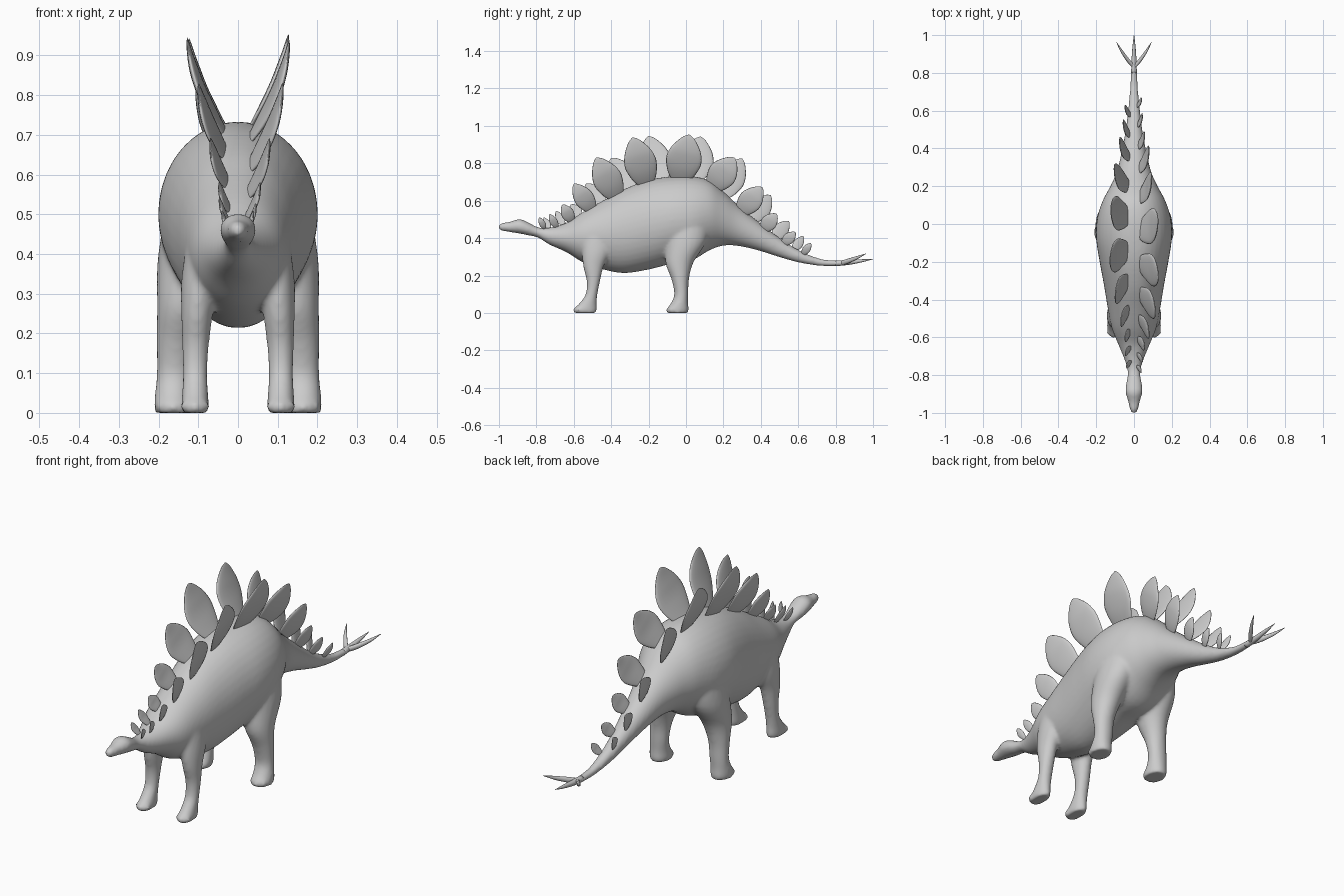
import bpy, bmesh
from math import cos, sin, pi
from mathutils import Vector, Matrix


def spline(pts, sub=4):
    """Catmull-Rom resampling of tuples of any length."""
    out = []
    n = len(pts)
    for i in range(n - 1):
        p = [pts[max(0, min(n - 1, i + k))] for k in (-1, 0, 1, 2)]
        for s in range(sub):
            t = s / sub
            out.append(tuple(
                0.5 * (2 * b + (c - a) * t + (2 * a - 5 * b + 4 * c - d) * t * t
                       + (3 * b - a - 3 * c + d) * t ** 3)
                for a, b, c, d in zip(*p)))
    out.append(tuple(pts[-1]))
    return out


def loft(bm, rings, seg=24):
    """Closed tube through elliptical rings (centre, half axis, half axis)."""
    loops = [[bm.verts.new(c + u * cos(2 * pi * k / seg) + v * sin(2 * pi * k / seg))
              for k in range(seg)] for c, u, v in rings]
    faces = [bm.faces.new(loops[0]), bm.faces.new(loops[-1][::-1])]
    for a, b in zip(loops, loops[1:]):
        for k in range(seg):
            m = (k + 1) % seg
            faces.append(bm.faces.new((a[k], b[k], b[m], a[m])))
    bmesh.ops.recalc_face_normals(bm, faces=faces)


def finish(bm, name):
    me = bpy.data.meshes.new(name)
    bm.to_mesh(me)
    bm.free()
    for p in me.polygons:
        p.use_smooth = True
    ob = bpy.data.objects.new(name, me)
    bpy.context.collection.objects.link(ob)
    return ob


X, Y, Z = Vector((1, 0, 0)), Vector((0, 1, 0)), Vector((0, 0, 1))

# Trunk, head and tail: y, top z, bottom z, half width
trunk = [
    (-1.0, .474, .446, .012), (-.98, .482, .438, .022), (-.94, .488, .432, .031),
    (-.89, .502, .424, .045), (-.845, .485, .415, .042), (-.79, .458, .402, .033),
    (-.73, .456, .365, .046), (-.64, .482, .325, .082), (-.55, .54, .27, .118),
    (-.44, .602, .232, .14), (-.33, .662, .213, .158), (-.2, .71, .232, .182),
    (-.08, .73, .262, .2), (.03, .731, .28, .195), (.125, .708, .335, .165),
    (.2, .65, .36, .125), (.28, .575, .358, .09), (.39, .485, .333, .064),
    (.5, .402, .298, .044), (.6, .338, .27, .032), (.71, .292, .252, .022),
    (.8, .281, .249, .017), (.86, .284, .258, .015)]
# Legs: x, y, z, half width in x, half width in y
front_leg = [
    (.085, -.47, .43, .045, .08), (.097, -.48, .33, .046, .075), (.103, -.495, .25, .04, .055),
    (.107, -.495, .17, .034, .036), (.108, -.505, .1, .031, .032),
    (.108, -.525, .05, .033, .047), (.108, -.54, .02, .035, .063), (.108, -.54, 0, .034, .06)]
hind_leg = [
    (.105, .01, .5, .08, .12), (.125, 0, .38, .078, .108), (.14, -.035, .27, .064, .075),
    (.155, -.031, .18, .05, .047), (.16, -.025, .1, .045, .038),
    (.163, -.035, .05, .046, .047), (.163, -.045, .02, .048, .06), (.163, -.045, 0, .046, .057)]

bm = bmesh.new()
loft(bm, [(Vector((0, y, (t + b) / 2)), X * w, Z * (t - b) / 2)
          for y, t, b, w in spline(trunk)], 40)
for leg, toe_y in ((front_leg, -.588), (hind_leg, -.09)):
    for s in (1, -1):
        loft(bm, [(Vector((s * x, y, z)), X * a, Y * b)
                  for x, y, z, a, b in spline(leg)])
        # Toes
        cx, half = leg[-1][0], leg[-1][3]
        for k in (-1, 0, 1):
            m = Matrix.Translation((s * cx + k * half * .62, toe_y + abs(k) * .014, .016))
            bmesh.ops.create_uvsphere(bm, u_segments=12, v_segments=8, radius=.016, matrix=m)
body = finish(bm, "body")
rem = body.modifiers.new("merge", 'REMESH')
rem.mode = 'VOXEL'
rem.voxel_size = .008
rem.use_smooth_shade = True
sm = body.modifiers.new("soften", 'SMOOTH')
sm.factor = .5
sm.iterations = 10

# Back plates: base y, base z, tip y, tip z, half width
right_plates = [
    (-.755, .452, -.785, .51, .017), (-.69, .457, -.73, .528, .021),
    (-.61, .49, -.66, .58, .034), (-.5, .55, -.6, .69, .052), (-.37, .62, -.48, .83, .077),
    (-.21, .69, -.285, .938, .085), (-.035, .71, .018, .953, .094), (.14, .67, .26, .83, .076),
    (.29, .54, .408, .672, .062), (.41, .445, .485, .53, .042), (.52, .37, .585, .432, .03),
    (.625, .315, .668, .373, .021)]
left_plates = [
    (-.73, .45, -.76, .51, .018), (-.655, .47, -.695, .545, .022),
    (-.57, .51, -.615, .58, .034), (-.45, .575, -.535, .69, .052), (-.3, .65, -.4, .828, .075),
    (-.14, .7, -.2, .945, .088), (.04, .71, .078, .943, .09), (.2, .63, .3, .825, .07),
    (.355, .5, .452, .63, .055), (.47, .4, .55, .49, .04), (.575, .335, .628, .41, .026)]
# Leaf outline: fraction of length, fraction of half width
leaf = spline([(0, .5), (.15, .78), (.35, .98), (.5, 1), (.68, .84), (.84, .55), (.94, .3), (1, .03)], 3)


def plate(name, side, by, bz, ty, tz, w):
    bx = min(.03, .012 + w * .22)
    base = Vector((side * bx, by, bz))
    tip = Vector((side * (bx + .4 * (tz - bz)), ty, tz))
    axis = tip - base
    u = axis.cross(X).normalized()
    v = u.cross(axis).normalized()
    th = .004 + w * .085
    bm = bmesh.new()
    rings = []
    for t, f in leaf:
        bow = X * side * axis.length * .26 * t * (1 - t)
        rings.append((base + axis * t + bow, u * w * f, v * th * min(1, f * 1.1)))
    loft(bm, rings, 20)
    finish(bm, name)


for side, label, plates in ((1, "right", right_plates), (-1, "left", left_plates)):
    for i, p in enumerate(plates):
        plate(f"{label}_back_plate_{i + 1}", side, *p)


# Tail spikes: x, y, z, radius
def spike(name, side, pts):
    bm = bmesh.new()
    loft(bm, [(Vector((side * x, y, z)), X * r, (Y * -.3 * side * (x > 0) + Z) * r)
              for x, y, z, r in spline(pts)], 12)
    finish(bm, name)


pair = [(0, .83, .266, .012), (.03, .865, .277, .012), (.065, .915, .296, .008), (.092, .962, .317, .001)]
spike("right_tail_spike", 1, pair)
spike("left_tail_spike", -1, pair)
spike("tail_tip", 1, [(0, .8, .265, .015), (0, .87, .27, .013), (0, .94, .279, .008), (0, 1.0, .288, .001)])
